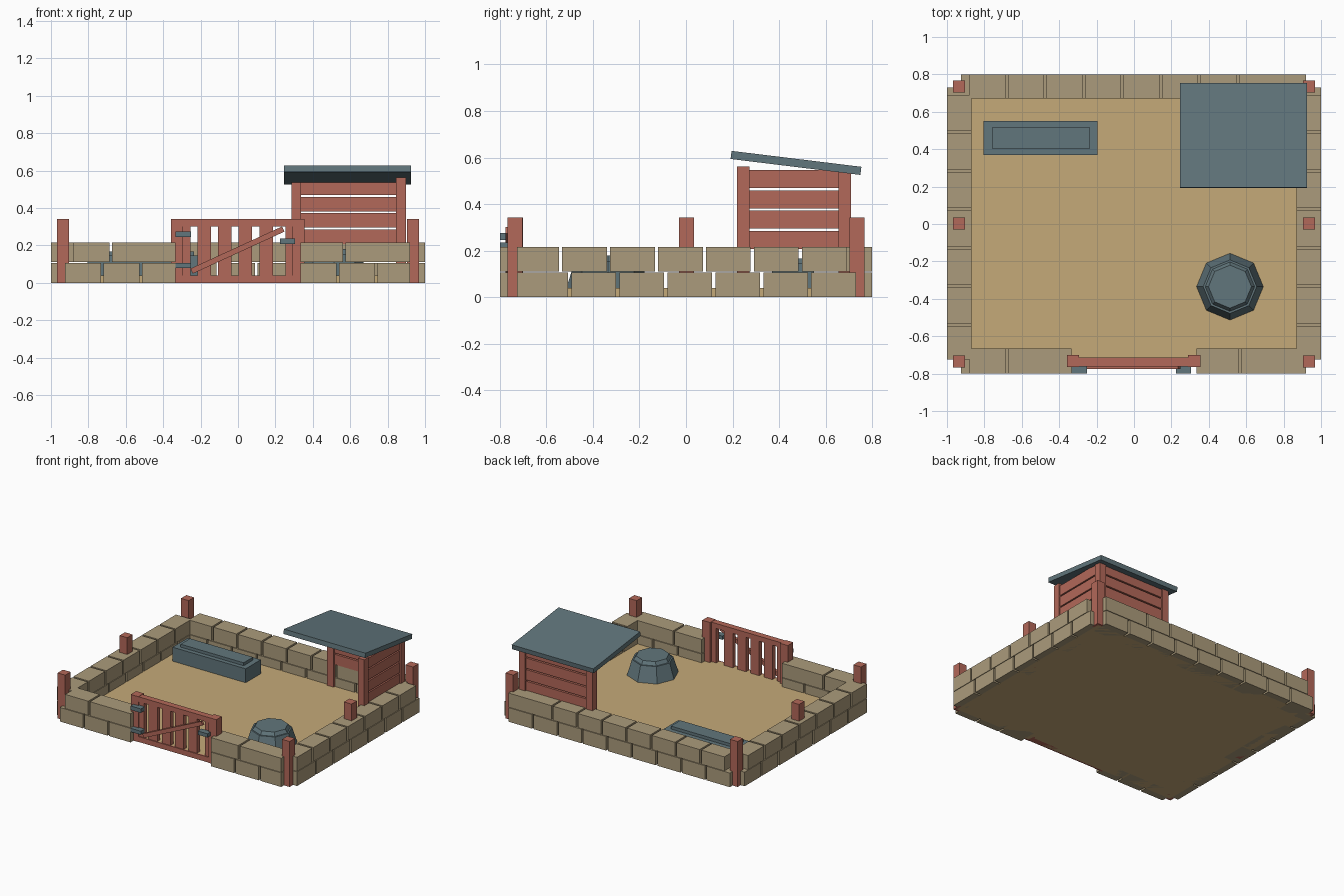
import bpy, bmesh
from math import pi, cos, sin, atan2, hypot
from mathutils import Matrix

if "Cube" in bpy.data.objects:
    bpy.data.objects.remove(bpy.data.objects["Cube"])


def material(name, rgb):
    m = bpy.data.materials.new(name)
    m.diffuse_color = (*rgb, 1)
    m.use_nodes = True
    m.node_tree.nodes["Principled BSDF"].inputs["Base Color"].default_value = m.diffuse_color
    return m


STONE = material("stone", (0.41, 0.33, 0.20))
SAND = material("sand", (0.56, 0.40, 0.19))
WOOD = material("red_wood", (0.45, 0.14, 0.10))
SLATE = material("slate", (0.12, 0.18, 0.20))


def finish(name, bm, mat):
    bmesh.ops.recalc_face_normals(bm, faces=bm.faces)
    me = bpy.data.meshes.new(name)
    bm.to_mesh(me)
    bm.free()
    me.materials.append(mat)
    ob = bpy.data.objects.new(name, me)
    bpy.context.collection.objects.link(ob)
    return ob


def add_box(bm, x, y, z):
    """Box from (min, max) pairs."""
    size = [b - a for a, b in (x, y, z)]
    mid = [(a + b) / 2 for a, b in (x, y, z)]
    bmesh.ops.create_cube(bm, size=1, matrix=Matrix.Translation(mid) @ Matrix.Diagonal((*size, 1)))


def boxes(name, mat, items):
    bm = bmesh.new()
    for x, y, z in items:
        add_box(bm, x, y, z)
    return finish(name, bm, mat)


PITCH, GAP = 0.206, 0.014
LOW, HIGH = (0, 0.106), (0.11, 0.216)


def course(start, end, first=PITCH):
    """Block spans from start to end; the last block takes the remainder."""
    d = 1 if end > start else -1
    spans, a, step = [], start, first
    while abs(end - a) > step + 0.17:
        spans.append(tuple(sorted((a, a + d * (step - GAP)))))
        a, step = a + d * step, PITCH
    spans.append(tuple(sorted((a, end))))
    return spans


# Sandy ground
boxes("ground", SAND, [((-0.95, 0.95), (-0.75, 0.75), (0, 0.04))])

# Two-course stone walls
front_y, back_y = (-0.80, -0.665), (0.67, 0.80)
boxes("back_wall", STONE,
      [(s, back_y, LOW) for s in course(-0.925, 0.92)] +
      [(s, back_y, HIGH) for s in course(-0.88, 0.92)])
boxes("front_wall_left", STONE,
      [(s, front_y, LOW) for s in course(-0.925, -0.335)] +
      [(s, front_y, HIGH) for s in course(-0.88, -0.335)])
boxes("front_wall_right", STONE,
      [(s, front_y, LOW) for s in course(0.335, 0.92)] +
      [(s, front_y, HIGH) for s in course(0.335, 0.92, 0.24)])
for side, xs in (("left", (-1, -0.87)), ("right", (0.87, 1))):
    boxes(side + "_wall", STONE,
          [(xs, s, LOW) for s in course(0.73, -0.725)] +
          [(xs, s, HIGH) for s in course(0.69, -0.725)])

# Fence posts at corners and mid sides
for side, cx in (("left", -0.935), ("right", 0.935)):
    for place, cy in (("front", -0.735), ("middle", 0.003), ("back", 0.735)):
        boxes(f"{place}_{side}_post", WOOD,
              [((cx - 0.032, cx + 0.032), (cy - 0.032, cy + 0.032), (0, 0.342))])

# Gate: posts, rails, slats, diagonal brace
boxes("gate_posts", WOOD,
      [((-0.358, -0.295), (-0.765, -0.70), (0, 0.342)), ((0.29, 0.355), (-0.765, -0.70), (0, 0.342))])
boxes("gate_rails", WOOD,
      [((-0.295, 0.29), (-0.762, -0.715), z) for z in ((0, 0.04), (0.302, 0.34))])
boxes("gate_slats", WOOD,
      [((a, b), (-0.755, -0.72), (0.03, 0.31)) for a, b in
       [(-0.30, -0.253), (0.253, 0.30)] + [(c - 0.036, c + 0.036) for c in (-0.18, -0.07, 0.04, 0.15)]])
dx, dz = 0.49, 0.225
brace = boxes("gate_brace", WOOD, [((-hypot(dx, dz) / 2, hypot(dx, dz) / 2), (-0.01, 0.01), (-0.015, 0.015))])
brace.rotation_euler.y = -atan2(dz, dx)
brace.location = (-0.003, -0.765, 0.175)

# Gate hinges and latch
boxes("gate_hinges", SLATE,
      [((-0.335, -0.25), (-0.80, -0.755), z) for z in ((0.08, 0.107), (0.245, 0.275))])
boxes("gate_latch", SLATE, [((0.225, 0.305), (-0.80, -0.755), (0.208, 0.236))])

# Corner shelter: three posts, two plank walls, sloping roof
boxes("shelter_posts", WOOD,
      [((0.845, 0.898), (0.22, 0.272), (0.04, 0.562)),
       ((0.845, 0.898), (0.655, 0.708), (0.04, 0.537)),
       ((0.285, 0.338), (0.655, 0.708), (0.04, 0.537))])
planks = [(0.208 + 0.087 * i, 0.285 + 0.087 * i) for i in range(4)]
boxes("shelter_back_planks", WOOD, [((0.33, 0.85), (0.665, 0.695), z) for z in planks])
boxes("shelter_side_planks", WOOD, [((0.858, 0.886), (0.265, 0.66), z) for z in planks])
roof = boxes("shelter_roof", SLATE, [((-0.34, 0.34), (-0.281, 0.281), (-0.0175, 0.0175))])
roof.location = (0.585, 0.4725, 0.577)
roof.rotation_euler.x = -0.122

# Feeding trough with raised top
boxes("trough", SLATE,
      [((-0.805, -0.195), (0.37, 0.55), (0.035, 0.145)),
       ((-0.76, -0.235), (0.403, 0.515), (0.14, 0.167))])

# Eight-sided basin
bm = bmesh.new()
rings = [[bm.verts.new((0.513 + r * cos(i * pi / 4), -0.335 + r * sin(i * pi / 4), z)) for i in range(8)]
         for r, z in ((0.18, 0.035), (0.143, 0.155), (0.132, 0.155), (0.115, 0.18))]
for lo, hi in zip(rings, rings[1:]):
    for i in range(8):
        j = (i + 1) % 8
        bm.faces.new((lo[i], lo[j], hi[j], hi[i]))
bm.faces.new(rings[-1])
bm.faces.new(rings[0][::-1])
finish("basin", bm, SLATE)
